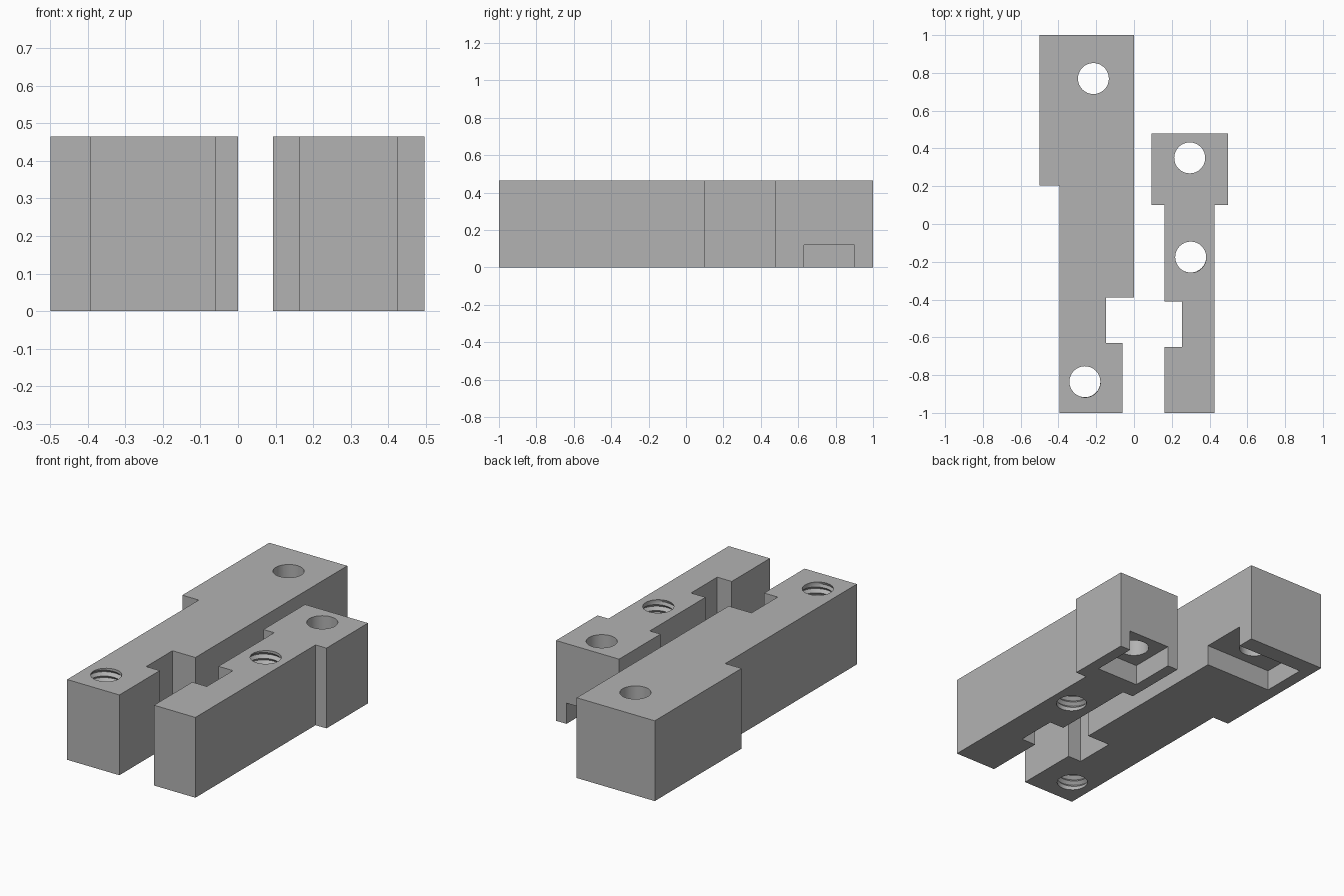
import bpy
import bmesh
from math import cos, sin, tau

cube = bpy.data.objects.get("Cube")
if cube:
    bpy.data.objects.remove(cube, do_unlink=True)

HEIGHT = 0.465
HOLE_R = 0.082
SEGMENTS = 32

grey = bpy.data.materials.new("plain grey")
grey.use_nodes = True
grey.diffuse_color = (0.45, 0.45, 0.45, 1)
grey.node_tree.nodes["Principled BSDF"].inputs["Base Color"].default_value = grey.diffuse_color


def to_object(name, bm):
    bmesh.ops.recalc_face_normals(bm, faces=bm.faces[:])
    mesh = bpy.data.meshes.new(name)
    bm.to_mesh(mesh)
    bm.free()
    mesh.materials.append(grey)
    obj = bpy.data.objects.new(name, mesh)
    bpy.context.scene.collection.objects.link(obj)
    return obj


def prism(name, outline, bottom, top):
    bm = bmesh.new()
    face = bm.faces.new([bm.verts.new((x, y, bottom)) for x, y in outline])
    side = bmesh.ops.extrude_face_region(bm, geom=[face])
    verts = [v for v in side["geom"] if isinstance(v, bmesh.types.BMVert)]
    bmesh.ops.translate(bm, verts=verts, vec=(0, 0, top - bottom))
    return to_object(name, bm)


def pocket(x0, x1, y0, y1):
    return prism("nut_pocket_cutter", [(x0, y0), (x1, y0), (x1, y1), (x0, y1)], -0.05, 0.12)


def plain_hole(x, y):
    ring = [(x + HOLE_R * cos(tau * i / SEGMENTS), y + HOLE_R * sin(tau * i / SEGMENTS))
            for i in range(SEGMENTS)]
    return prism("hole_cutter", ring, -0.05, HEIGHT + 0.05)


def threaded_hole(x, y, pitch=0.034, depth=0.017):
    """Helical cutter whose grooves fade out just inside both block faces."""
    bm = bmesh.new()
    start = -3 * pitch
    count = int((HEIGHT + 6 * pitch) / pitch) * SEGMENTS

    def point(k, lift, groove):
        z = start + pitch * (k / SEGMENTS + lift)
        inside = min(z, HEIGHT - z) - 0.006
        r = HOLE_R + groove * max(0, min(1, inside / 0.02))
        a = tau * k / SEGMENTS
        return bm.verts.new((x + r * cos(a), y + r * sin(a), z))

    crest = [point(k, 0, 0) for k in range(count + 1)]
    root = [point(k, 0.5, depth) for k in range(count + 1)]
    for k in range(count):
        bm.faces.new((crest[k], crest[k + 1], root[k + 1], root[k]))
        if k + SEGMENTS < count:
            n = k + SEGMENTS
            bm.faces.new((root[k], root[k + 1], crest[n + 1], crest[n]))
    # Close both ends with fans outside the block
    lower = crest[:SEGMENTS + 1] + [root[0]]
    upper = root[count - SEGMENTS:] + [crest[count]]
    for loop, z in ((lower, start - pitch), (upper, -start + HEIGHT + pitch)):
        centre = bm.verts.new((x, y, z))
        for a, b in zip(loop, loop[1:] + loop[:1]):
            bm.faces.new((a, b, centre))
    return to_object("thread_cutter", bm)


def cut(block, cutters):
    bpy.ops.object.select_all(action="DESELECT")
    bpy.context.view_layer.objects.active = block
    block.select_set(True)
    for cutter in cutters:
        cutter.hide_render = True
        mod = block.modifiers.new("cut", "BOOLEAN")
        mod.operation = "DIFFERENCE"
        mod.solver = "EXACT"
        mod.object = cutter
        bpy.ops.object.modifier_apply(modifier=mod.name)
        bpy.data.objects.remove(cutter, do_unlink=True)
    bpy.ops.object.shade_smooth_by_angle(angle=0.5)


# Long block: wide head at the back, notch near the front
long_block = prism("long_clamp_block", [
    (-0.5, 1), (-0.5, 0.205), (-0.395, 0.205), (-0.395, -1), (-0.06, -1),
    (-0.06, -0.63), (-0.147, -0.63), (-0.147, -0.39), (0, -0.39), (0, 1)], 0, HEIGHT)
cut(long_block, [
    pocket(-0.43, 0.05, 0.63, 0.90),
    plain_hole(-0.215, 0.77),
    threaded_hole(-0.26, -0.835)])

# Short block: T-shaped head at the back, notch facing the long block
short_block = prism("short_clamp_block", [
    (0.093, 0.48), (0.093, 0.1), (0.162, 0.1), (0.162, -0.41), (0.255, -0.41),
    (0.255, -0.65), (0.162, -0.65), (0.162, -1), (0.427, -1), (0.427, 0.1),
    (0.497, 0.1), (0.497, 0.48)], 0, HEIGHT)
cut(short_block, [
    pocket(0.16, 0.43, 0.21, 0.53),
    plain_hole(0.295, 0.35),
    threaded_hole(0.3, -0.175)])
